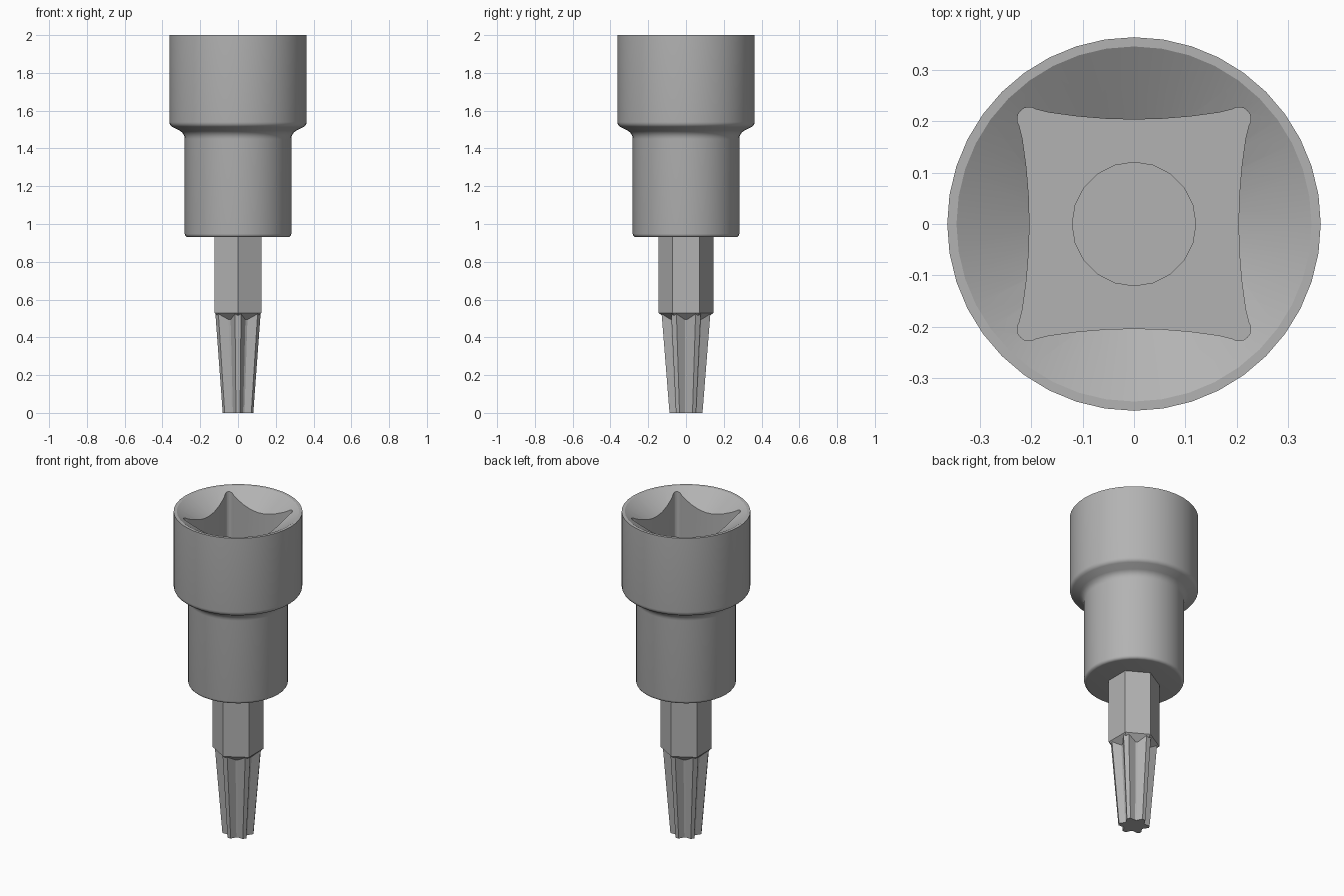
import bpy
from math import sin, cos, pi, radians

if "Cube" in bpy.data.objects:
    bpy.data.objects.remove(bpy.data.objects["Cube"])

# Dark steel grey shared by every part
steel = bpy.data.materials.new("dark_steel")
steel.diffuse_color = (0.45, 0.45, 0.45, 1.0)
steel.use_nodes = True
steel.node_tree.nodes["Principled BSDF"].inputs["Base Color"].default_value = steel.diffuse_color


def make_object(name, verts, faces, smooth=30):
    mesh = bpy.data.meshes.new(name)
    mesh.from_pydata(verts, [], faces)
    mesh.materials.append(steel)
    obj = bpy.data.objects.new(name, mesh)
    bpy.context.collection.objects.link(obj)
    bpy.ops.object.select_all(action='DESELECT')
    obj.select_set(True)
    bpy.context.view_layer.objects.active = obj
    bpy.ops.object.mode_set(mode='EDIT')
    bpy.ops.mesh.select_all(action='SELECT')
    bpy.ops.mesh.normals_make_consistent(inside=False)
    bpy.ops.object.mode_set(mode='OBJECT')
    if smooth:
        bpy.ops.object.shade_smooth_by_angle(angle=radians(smooth))
    return obj


def loft(name, rings, smooth=30):
    """Skin a stack of equal-length rings and cap both ends."""
    n = len(rings[0])
    verts = [v for ring in rings for v in ring]
    faces = [(k * n + i, k * n + (i + 1) % n, (k + 1) * n + (i + 1) % n, (k + 1) * n + i)
             for k in range(len(rings) - 1) for i in range(n)]
    faces += [tuple(range(n))[::-1], tuple(range(len(verts) - n, len(verts)))]
    return make_object(name, verts, faces, smooth)


def circle(r, z, n):
    return [(r * sin(2 * pi * i / n), r * cos(2 * pi * i / n), z) for i in range(n)]


def subtract(target, cutter):
    mod = target.modifiers.new("cut", 'BOOLEAN')
    mod.operation, mod.solver, mod.object = 'DIFFERENCE', 'EXACT', cutter
    bpy.ops.object.select_all(action='DESELECT')
    target.select_set(True)
    bpy.context.view_layer.objects.active = target
    bpy.ops.object.modifier_apply(modifier=mod.name)
    bpy.data.objects.remove(cutter)


def arc(cx, cz, r, start, end, steps=4):
    """Profile points on an arc, angles in degrees."""
    angles = [radians(start + (end - start) * i / steps) for i in range(steps + 1)]
    return [(cx + r * cos(a), cz + r * sin(a)) for a in angles]


# Stepped body with a rounded foot, a swept shoulder and a conical lead-in
profile = arc(0.264, 0.948, 0.018, -90, 0)
profile += arc(0.332, 1.45, 0.05, 180, 120)
profile += arc(0.333, 1.54, 0.03, -60, 0)
profile += [(0.363, 2.0), (0.345, 2.0), (0.003, 1.79)]
body = loft("socket_body", [circle(r, z, 40) for r, z in profile])

# Square drive recess: slightly bowed sides with round corner reliefs
quarter = [(0.203 + 0.006 * (y / 0.11) ** 2, y) for y in (-0.165, -0.11, -0.055, 0, 0.055, 0.11, 0.165)]
quarter += [(0.204 + 0.023 * cos(radians(d)), 0.204 + 0.023 * sin(radians(d)))
            for d in range(-35, 126, 20)]
outline = []
for k in range(4):
    c, s = cos(k * pi / 2), sin(k * pi / 2)
    outline += [(x * c - y * s, x * s + y * c) for x, y in quarter]
subtract(body, loft("recess_cutter", [[(x, y, z) for x, y in outline] for z in (1.54, 2.1)], 0))

# Round bore below the recess
subtract(body, loft("bore_cutter", [circle(0.12, z, 20) for z in (1.3, 1.7)], 0))
bpy.ops.object.shade_smooth_by_angle(angle=radians(30))

# Hexagonal shank with a bevelled lower end
loft("hex_shank", [circle(r, z, 6) for r, z in ((0.075, 0.47), (0.145, 0.53), (0.145, 0.95))], 0)

# Tapered six-pointed tip, narrow flat lobes in line with the shank corners
lobe = [(-7, 1.0), (7, 1.0), (26, 0.7), (34, 0.7)]


def star(r, z):
    return [(r * f * sin(radians(d + 60 * k)), r * f * cos(radians(d + 60 * k)), z)
            for k in range(6) for d, f in lobe]


loft("lobed_tip", [star(0.088, 0.0), star(0.13, 0.525)])
